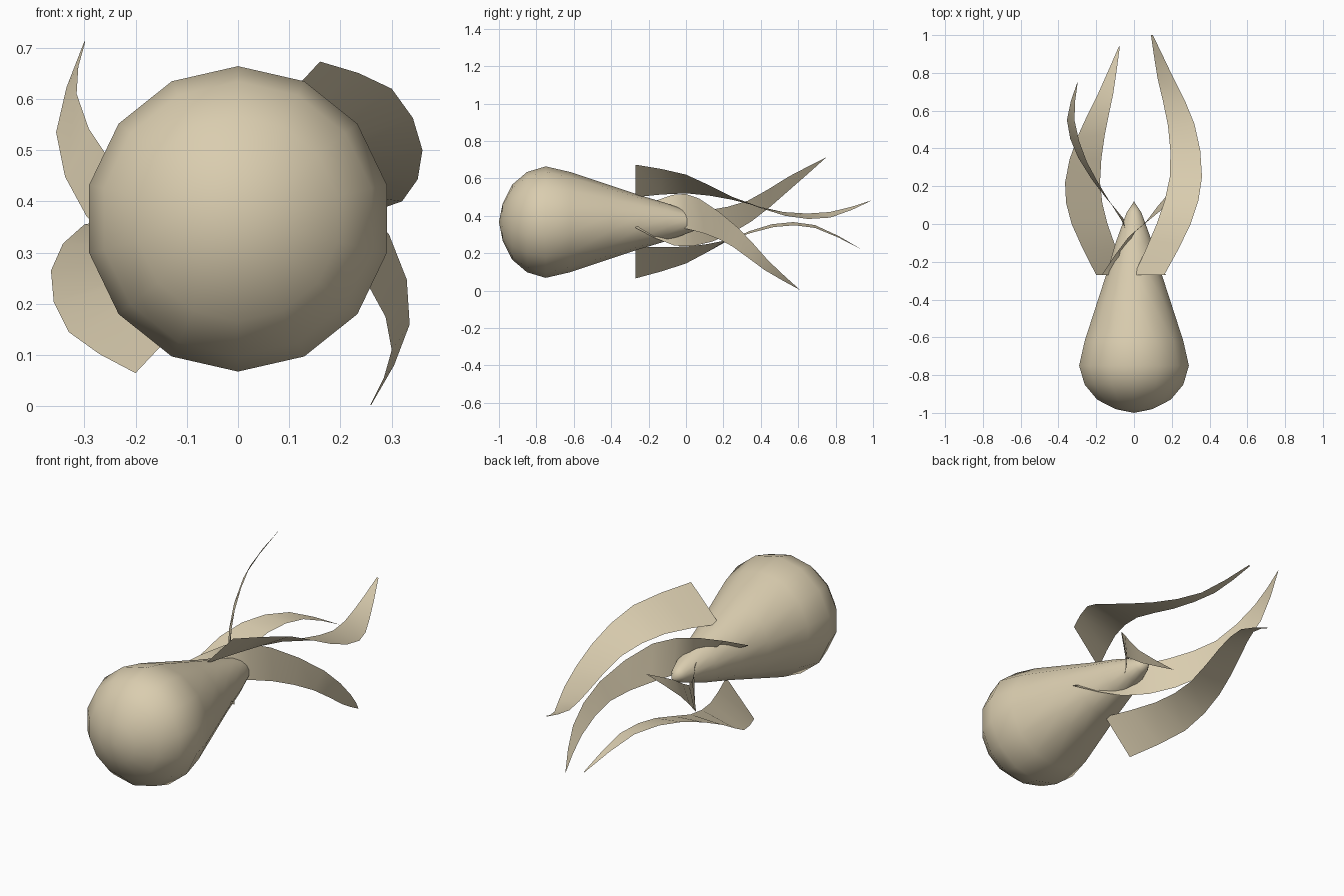
import bpy
import bmesh
import math
from mathutils import Vector

cube = bpy.data.objects.get("Cube")
if cube:
    bpy.data.objects.remove(cube)

tan = bpy.data.materials.new("pale_tan")
tan.use_nodes = True
colour = (0.70, 0.61, 0.43, 1)
tan.diffuse_color = colour
tan.node_tree.nodes["Principled BSDF"].inputs["Base Color"].default_value = colour


def finish(name, bm, recalc=False):
    """Turn a bmesh into a smooth-shaded object."""
    if recalc:
        bmesh.ops.recalc_face_normals(bm, faces=bm.faces)
    for face in bm.faces:
        face.smooth = True
    mesh = bpy.data.meshes.new(name)
    bm.to_mesh(mesh)
    bm.free()
    mesh.materials.append(tan)
    obj = bpy.data.objects.new(name, mesh)
    bpy.context.collection.objects.link(obj)
    return obj


def lathe_along_y(name, profile, sides, centre_z):
    """Spin (y, radius) pairs around a lengthwise axis, closing both ends to a point."""
    bm = bmesh.new()
    rings = []
    for y, radius in profile:
        ring = []
        for i in range(sides):
            angle = math.pi / 2 + math.tau * i / sides
            ring.append(bm.verts.new((radius * math.cos(angle), y,
                                      centre_z + radius * math.sin(angle))))
        rings.append(ring)
    for a, b in zip(rings, rings[1:]):
        for i in range(sides):
            j = (i + 1) % sides
            bm.faces.new((a[i], a[j], b[j], b[i]))
    bmesh.ops.remove_doubles(bm, verts=bm.verts, dist=0.0005)
    return finish(name, bm, True)


def smooth_path(points, steps):
    """Pass a Catmull-Rom curve through the points."""
    p = [Vector(q) for q in points]
    p = [p[0] * 2 - p[1]] + p + [p[-1] * 2 - p[-2]]
    path = []
    for a, b, c, d in zip(p, p[1:], p[2:], p[3:]):
        for k in range(steps):
            t = k / steps
            path.append((b * 2 + (c - a) * t + (a * 2 - b * 5 + c * 4 - d) * t ** 2
                         + (b * 3 - a - c * 3 + d) * t ** 3) / 2)
    path.append(p[-2])
    return path


def ribbon(name, outer, inner, steps=2):
    """Stretch a thin sheet between two edge curves."""
    bm = bmesh.new()
    rails = [[bm.verts.new(v) for v in smooth_path(edge, steps)]
             for edge in (outer, inner)]
    a, b = rails
    for i in range(len(a) - 1):
        bm.faces.new((a[i], a[i + 1], b[i + 1], b[i]))
    return finish(name, bm)


# Bulbous body tapering to a pointed tail
lathe_along_y("body", [
    (-1, 0), (-0.98, 0.1), (-0.93, 0.2), (-0.85, 0.268), (-0.75, 0.298),
    (-0.62, 0.268), (-0.4, 0.195), (-0.25, 0.145), (-0.1, 0.1),
    (0, 0.063), (0.06, 0.04), (0.12, 0)], 14, 0.366)

# Upper left tentacle
ribbon("upper_left_tentacle",
       [(0.16, -0.27, 0.673), (0.3, 0, 0.62), (0.36, 0.25, 0.5),
        (0.32, 0.53, 0.4), (0.21, 0.77, 0.39), (0.1, 1, 0.485)],
       [(0, -0.27, 0.5), (0.12, 0, 0.52), (0.19, 0.25, 0.485),
        (0.18, 0.52, 0.42), (0.125, 0.77, 0.42), (0.09, 1, 0.485)])

# Lower right tentacle
ribbon("lower_right_tentacle",
       [(-0.2, -0.27, 0.065), (-0.33, 0, 0.145), (-0.365, 0.22, 0.265),
        (-0.3, 0.46, 0.355), (-0.19, 0.69, 0.35), (-0.08, 0.94, 0.22)],
       [(-0.04, -0.27, 0.235), (-0.14, 0, 0.235), (-0.18, 0.22, 0.27),
        (-0.155, 0.47, 0.34), (-0.11, 0.69, 0.335), (-0.075, 0.94, 0.22)])

# Tentacle crossing under the tail and rising on the right
ribbon("under_tail_tentacle",
       [(0.17, -0.27, 0.335), (0.02, -0.06, 0.24), (-0.15, 0.14, 0.262),
        (-0.295, 0.35, 0.37), (-0.355, 0.55, 0.535), (-0.3, 0.75, 0.712)],
       [(-0.05, -0.27, 0.38), (-0.02, -0.08, 0.41), (-0.13, 0.12, 0.43),
        (-0.25, 0.33, 0.48), (-0.315, 0.55, 0.61), (-0.298, 0.75, 0.712)])

# Tentacle crossing over the tail and falling on the left
ribbon("over_tail_tentacle",
       [(-0.17, -0.27, 0.435), (-0.03, -0.07, 0.512), (0.14, 0.07, 0.492),
        (0.295, 0.28, 0.335), (0.335, 0.44, 0.16), (0.26, 0.61, 0.003)],
       [(0.05, -0.27, 0.37), (0.02, -0.08, 0.345), (0.13, 0.1, 0.305),
        (0.255, 0.25, 0.235), (0.3, 0.42, 0.11), (0.258, 0.61, 0.003)])
